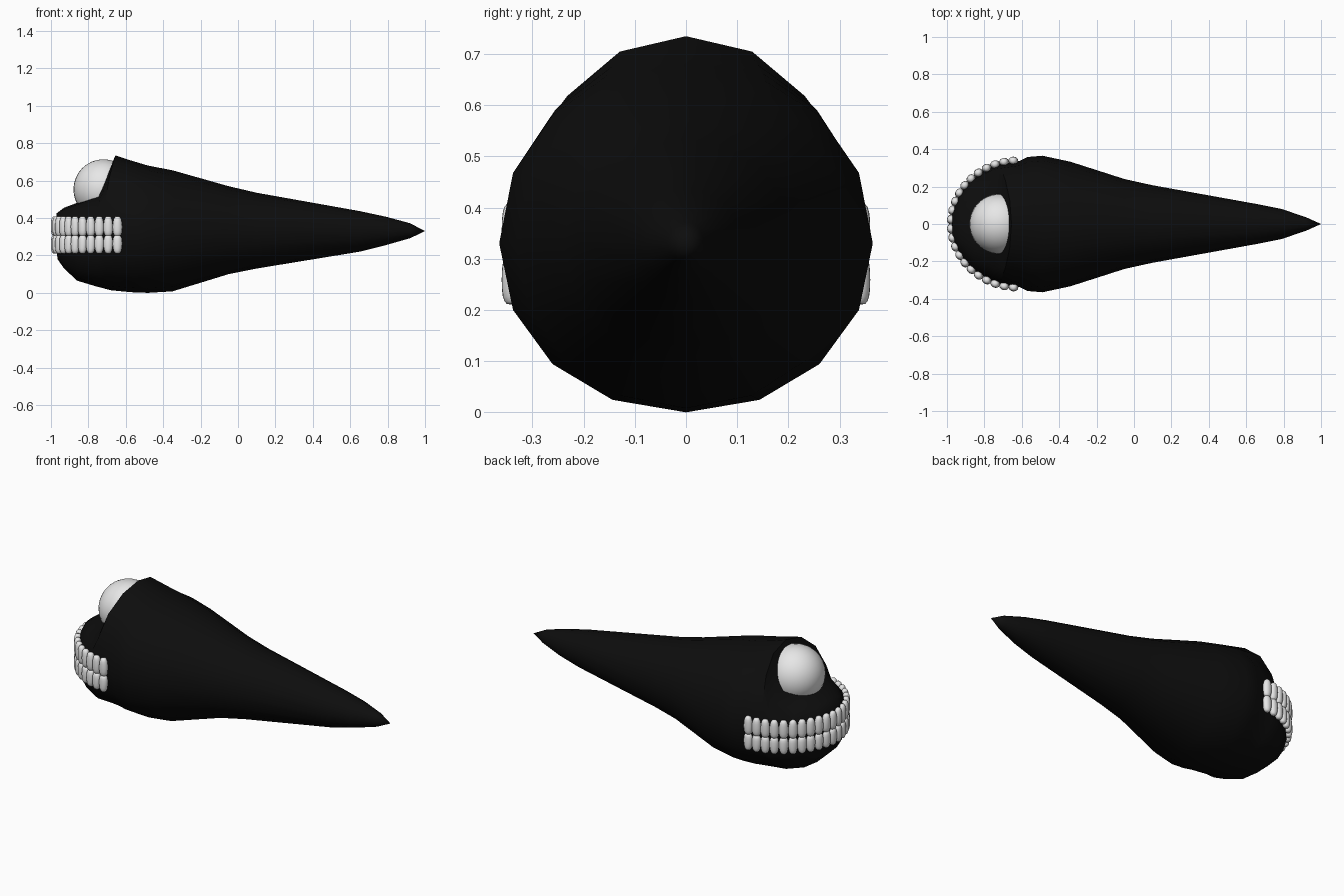
import bpy, bmesh, math
from mathutils import Matrix, Vector

if "Cube" in bpy.data.objects:
    bpy.data.objects.remove(bpy.data.objects["Cube"])


def material(name, color):
    m = bpy.data.materials.new(name)
    m.diffuse_color = (*color, 1)
    m.use_nodes = True
    m.node_tree.nodes["Principled BSDF"].inputs["Base Color"].default_value = m.diffuse_color
    return m


black = material("black skin", (0.004, 0.004, 0.004))
white = material("white", (0.8, 0.8, 0.8))


def make_object(name, bm, mat, angle):
    bmesh.ops.recalc_face_normals(bm, faces=bm.faces)
    me = bpy.data.meshes.new(name)
    bm.to_mesh(me)
    bm.free()
    ob = bpy.data.objects.new(name, me)
    bpy.context.collection.objects.link(ob)
    me.materials.append(mat)
    bpy.ops.object.select_all(action='DESELECT')
    ob.select_set(True)
    bpy.context.view_layer.objects.active = ob
    bpy.ops.object.shade_smooth_by_angle(angle=math.radians(angle))
    return ob


def spow(v, p):
    return math.copysign(abs(v) ** p, v)


# Body: lofted rings (side x, top x, bottom x, half width, mid z, top z, bottom z, squareness)
rings = [
    (-0.97, -0.97, -0.965, 0.08, 0.31, 0.425, 0.18, 0.7),
    (-0.93, -0.93, -0.93, 0.17, 0.31, 0.455, 0.13, 0.7),
    (-0.86, -0.85, -0.86, 0.25, 0.31, 0.485, 0.065, 0.75),
    (-0.75, -0.745, -0.76, 0.312, 0.31, 0.53, 0.035, 0.8),
    (-0.72, -0.655, -0.68, 0.322, 0.32, 0.735, 0.014, 0.95),
    (-0.61, -0.58, -0.60, 0.338, 0.33, 0.71, 0.006, 0.95),
    (-0.57, -0.53, -0.55, 0.358, 0.33, 0.695, 0.002, 0.97),
    (-0.49, -0.48, -0.48, 0.365, 0.33, 0.68, 0.0, 0.97),
    (-0.34, -0.35, -0.35, 0.333, 0.33, 0.655, 0.008, 1),
    (-0.05, -0.05, -0.05, 0.24, 0.335, 0.57, 0.10, 1),
    (0.10, 0.10, 0.10, 0.207, 0.335, 0.535, 0.13, 1),
    (0.65, 0.65, 0.65, 0.108, 0.33, 0.437, 0.22, 1),
    (0.79, 0.79, 0.79, 0.08, 0.33, 0.407, 0.255, 1),
    (0.92, 0.92, 0.92, 0.036, 0.33, 0.372, 0.292, 1),
]
N = 16
bm = bmesh.new()
loops = []
for xs, xt, xb, w, cz, zt, zb, p in rings:
    loop = []
    for k in range(N):
        a = 2 * math.pi * k / N
        c, s = math.cos(a), math.sin(a)
        x = xs + ((xt if s > 0 else xb) - xs) * s * s
        h = zt - cz if s > 0 else cz - zb
        loop.append(bm.verts.new((x, w * spow(c, p), cz + h * spow(s, p))))
    loops.append(loop)
for l0, l1 in zip(loops, loops[1:]):
    for k in range(N):
        j = (k + 1) % N
        bm.faces.new((l0[k], l0[j], l1[j], l1[k]))
for loop, tip in ((loops[0], (-0.978, 0, 0.31)), (loops[-1], (1, 0, 0.33))):
    v = bm.verts.new(tip)
    for k in range(N):
        bm.faces.new((loop[k], loop[(k + 1) % N], v))
make_object("body", bm, black, 50)

# Eye: single ball half sunk under the brow
bm = bmesh.new()
bmesh.ops.create_uvsphere(bm, u_segments=32, v_segments=16, radius=0.161,
                          matrix=Matrix.Translation((-0.719, 0, 0.553)))
make_object("eye", bm, white, 60)


# Teeth: rounded blocks spaced evenly along a half-ellipse jaw line
def jaw(t):
    return Vector((-0.62 - 0.36 * math.sin(t), 0.34 * math.cos(t), 0))


STEPS, COUNT = 880, 22
pts = [jaw(math.pi * i / STEPS) for i in range(STEPS + 1)]
lengths = [0]
for p, q in zip(pts, pts[1:]):
    lengths.append(lengths[-1] + (q - p).length)


def add_tooth(bm, pos, yaw, z, height, taper_dir):
    made = bmesh.ops.create_uvsphere(bm, u_segments=16, v_segments=10, radius=1)['verts']
    frame = Matrix.Translation((pos.x, pos.y, z)) @ Matrix.Rotation(yaw, 4, 'Z')
    for v in made:
        x, y, h = v.co
        h = spow(h, 0.75)
        r = math.hypot(x, y)
        f = (r ** 0.55 / r) if r > 1e-5 else 0
        narrow = 1 - 0.14 * max(0, h * taper_dir)
        v.co = frame @ Vector((0.026 * x * f * narrow, 0.021 * y * f, height / 2 * h))


for name, z, height, direction in (("upper_teeth", 0.356, 0.106, 1),
                                   ("lower_teeth", 0.259, 0.098, -1)):
    bm = bmesh.new()
    for n in range(COUNT):
        target = lengths[-1] * (n + 0.5) / COUNT
        i = next(k for k, d in enumerate(lengths) if d >= target)
        tangent = pts[i + 1] - pts[i - 1]
        add_tooth(bm, pts[i], math.atan2(tangent.y, tangent.x), z, height, direction)
    make_object(name, bm, white, 60)
